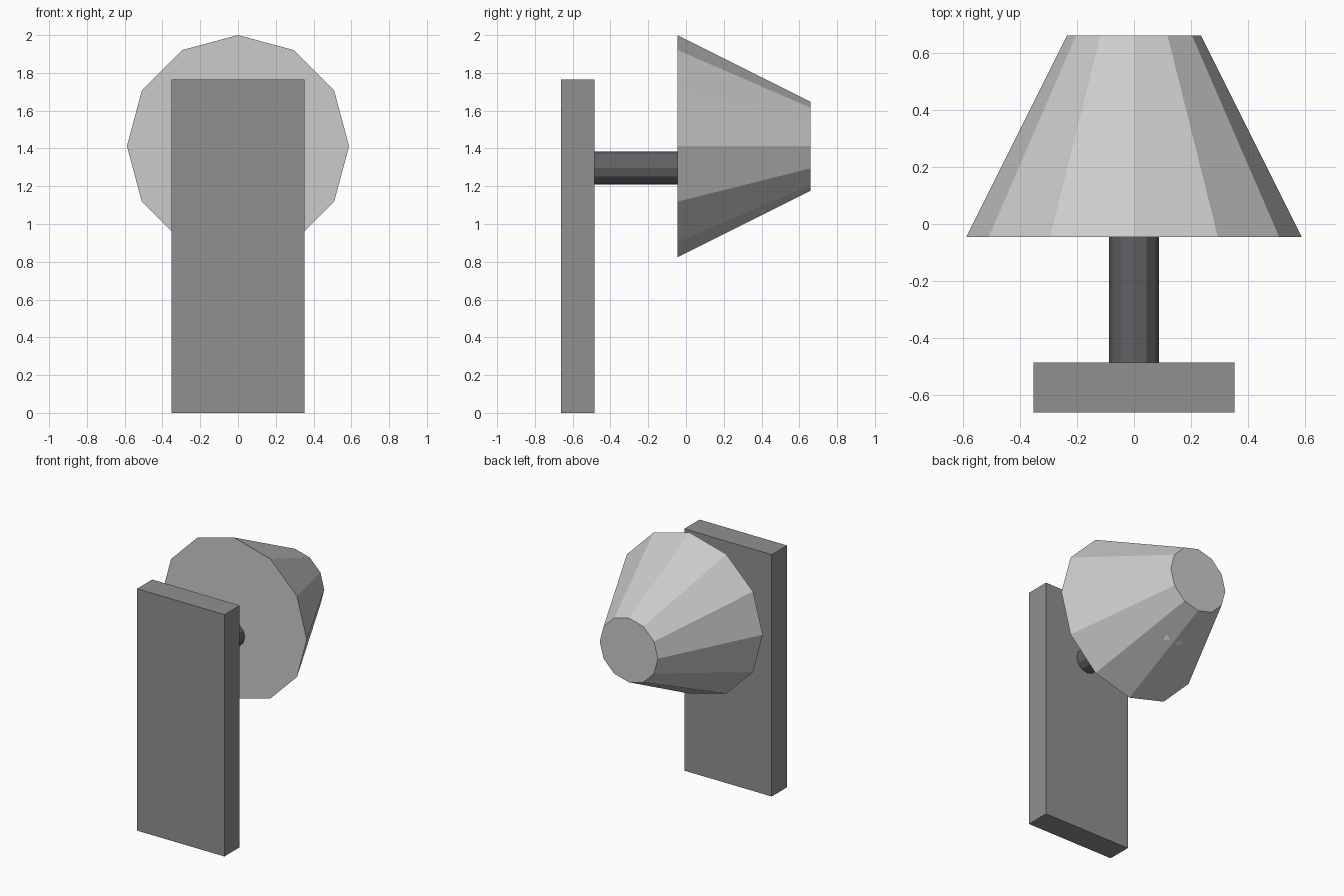
import bpy
from math import radians

if "Cube" in bpy.data.objects:
    bpy.data.objects.remove(bpy.data.objects["Cube"])

WALL_Y = -0.573     # centre of the wall plate
SHADE_Y = 0.307     # centre of the lampshade
ARM_Z = 1.296


def paint(ob, name, rgb):
    mat = bpy.data.materials.new(name)
    mat.diffuse_color = (*rgb, 1)
    mat.use_nodes = True
    mat.node_tree.nodes["Principled BSDF"].inputs["Base Color"].default_value = mat.diffuse_color
    ob.data.materials.append(mat)


def rod(name, r1, r2, y0, y1, z, sides=12):
    """Tapered closed prism running along y, with a vertex at the top."""
    bpy.ops.mesh.primitive_cone_add(
        vertices=sides, radius1=r1, radius2=r2, depth=y1 - y0,
        location=(0, (y0 + y1) / 2, z), rotation=(radians(-90), 0, 0))
    ob = bpy.context.object
    ob.name = name
    return ob


# wall plate
bpy.ops.mesh.primitive_cube_add(size=1, location=(0, WALL_Y, 0.883))
plate = bpy.context.object
plate.name = "wall_plate"
plate.scale = (0.706, 0.176, 1.766)
paint(plate, "dark_grey", (0.28, 0.28, 0.285))

# arm from the plate into the shade
arm = rod("arm", 0.088, 0.088, WALL_Y, SHADE_Y, ARM_Z)
paint(arm, "charcoal", (0.12, 0.12, 0.125))

# faceted lampshade, closed at both ends
shade = rod("lampshade", 0.588, 0.235, SHADE_Y - 0.353, SHADE_Y + 0.353, 1.412)
paint(shade, "light_grey", (0.74, 0.74, 0.74))

# bulb on the arm's end, just grazing the shade's underside
bpy.ops.mesh.primitive_uv_sphere_add(
    segments=12, ring_count=8, radius=0.262, location=(0, SHADE_Y, ARM_Z))
bulb = bpy.context.object
bulb.name = "bulb"
paint(bulb, "warm_white", (0.95, 0.9, 0.7))
